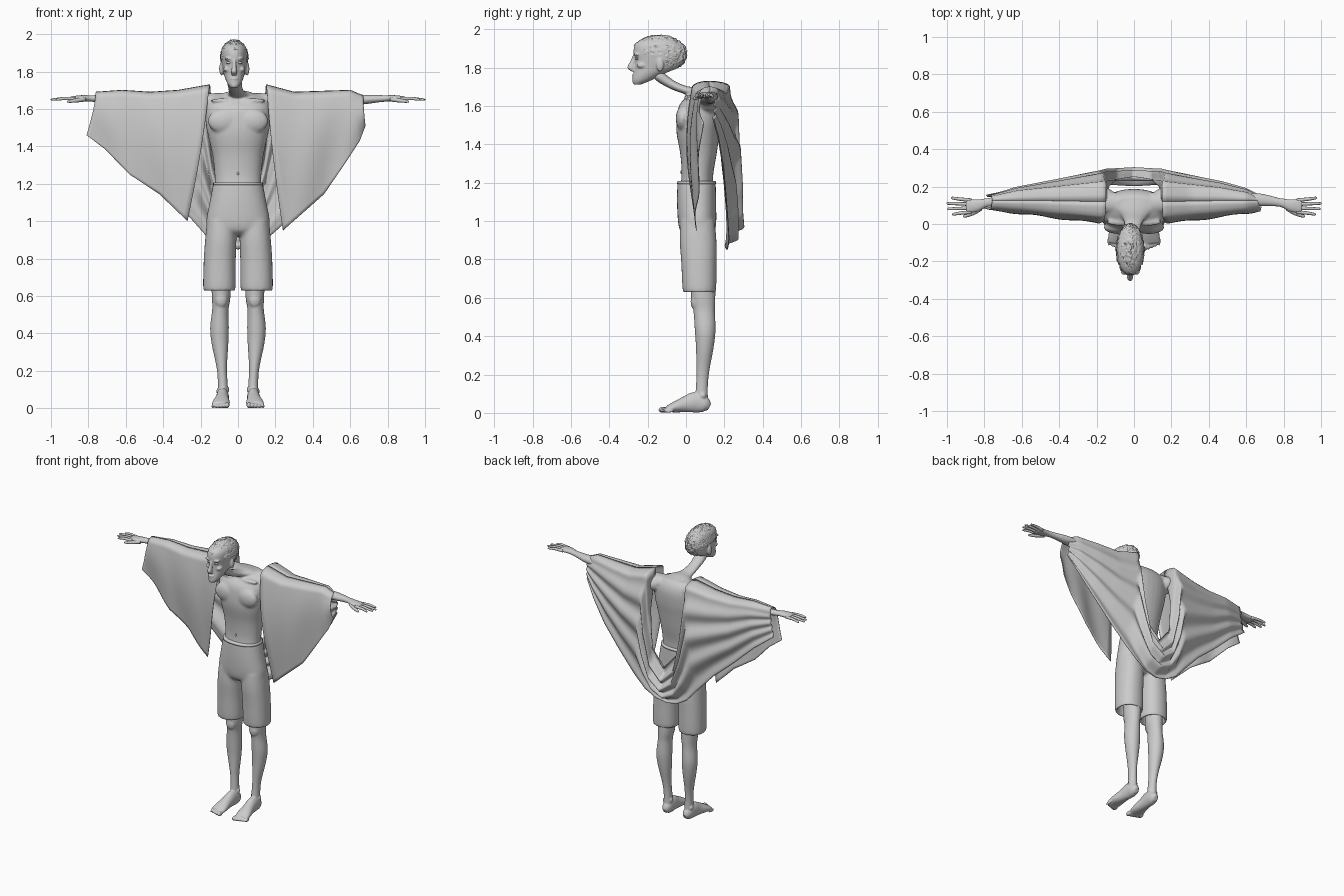
import bpy, bmesh, math
from mathutils import Vector, noise

if "Cube" in bpy.data.objects:
    bpy.data.objects.remove(bpy.data.objects["Cube"])

grey = bpy.data.materials.new("plain grey")
grey.use_nodes = True
grey.diffuse_color = (0.6, 0.6, 0.6, 1)
grey.node_tree.nodes["Principled BSDF"].inputs["Base Color"].default_value = (0.6, 0.6, 0.6, 1)
UP = Vector((0, 0, 1))


def finish(name, bm):
    bmesh.ops.recalc_face_normals(bm, faces=bm.faces)
    mesh = bpy.data.meshes.new(name)
    bm.to_mesh(mesh)
    bm.free()
    mesh.materials.append(grey)
    mesh.shade_smooth()
    obj = bpy.data.objects.new(name, mesh)
    bpy.context.collection.objects.link(obj)
    return obj


def fuse(name, parts, voxel, rounds):
    """Melt overlapping parts into one smooth skin."""
    bm = bmesh.new()
    for part in parts:
        bm.from_mesh(part.data)
        bpy.data.objects.remove(part)
    obj = finish(name, bm)
    skin = obj.modifiers.new("skin", "REMESH")
    skin.mode = "VOXEL"
    skin.voxel_size = voxel
    skin.use_smooth_shade = True
    soft = obj.modifiers.new("soften", "SMOOTH")
    soft.iterations = rounds


def spline(points, steps):
    """Smooth interpolation through tuples of any length."""
    pts = [Vector(p) for p in points]
    ends = [pts[0] * 2 - pts[1]] + pts + [pts[-1] * 2 - pts[-2]]
    out = []
    for a, b, c, d in zip(ends, ends[1:], ends[2:], ends[3:]):
        for k in range(steps):
            t = k / steps
            out.append(b + (c - a) * (t / 2) + (a * 2 - b * 5 + c * 4 - d) * (t * t / 2)
                       + (b * 3 - a - c * 3 + d) * (t ** 3 / 2))
    return out + [pts[-1]]


def polyline(points, steps):
    pts = [Vector(p) for p in points]
    return [a.lerp(b, k / steps) for a, b in zip(pts, pts[1:]) for k in range(steps)] + [pts[-1]]


def bridge_rows(bm, rows, closed):
    for r, q in zip(rows, rows[1:]):
        n = len(r)
        for i in range(n if closed else n - 1):
            j = (i + 1) % n
            bm.faces.new((r[i], r[j], q[j], q[i]))


def loft(name, stations, axis=None, sides=24, steps=4, power=1.0):
    """Elliptical skin through stations of (x, y, z, half width, half depth)."""
    pts = spline(stations, steps)
    bm = bmesh.new()
    rows = []
    for i, p in enumerate(pts):
        before, after = pts[max(i - 1, 0)], pts[min(i + 1, len(pts) - 1)]
        t = axis or (Vector(after[:3]) - Vector(before[:3])).normalized()
        side = Vector((1, 0, 0)) if abs(t.x) < 0.7 else Vector((0, 1, 0))
        u = (side - t * side.dot(t)).normalized()
        v = t.cross(u)
        ring = []
        for k in range(sides):
            ang = math.tau * k / sides
            c, s = (math.copysign(abs(w) ** power, w) for w in (math.cos(ang), math.sin(ang)))
            ring.append(bm.verts.new(Vector(p[:3]) + u * p[3] * c + v * p[4] * s))
        rows.append(ring)
    bridge_rows(bm, rows, True)
    bm.faces.new(rows[0])
    bm.faces.new(rows[-1])
    return finish(name, bm)


def ball(name, loc, size):
    bm = bmesh.new()
    bmesh.ops.create_uvsphere(bm, u_segments=16, v_segments=10, radius=1)
    for v in bm.verts:
        v.co = Vector(loc) + v.co * Vector((1, 1, 1)).length_squared / 3 if size is None else \
            Vector([p + c * s for p, c, s in zip(loc, v.co, size)])
    return finish(name, bm)


def drape(name, top, hem, fold):
    """Cloth that rolls off a top line and hangs down to a hem line."""
    bm = bmesh.new()
    rows = []
    count = 36
    columns = list(zip(polyline(top, 6), polyline(hem, 6)))
    for r in range(count + 1):
        t = r / count
        roll = min(1, t / 0.12) * math.pi / 2
        hang = max(0, (t - 0.12) / 0.88)
        row = []
        for a, b in columns:
            x = a.x + (b.x - a.x) * t ** 1.4
            y = a.y + (b.y - a.y) * math.sin(roll) + fold(x, t)
            z = a.z - 0.03 * (1 - math.cos(roll)) - (a.z - 0.03 - b.z) * hang
            row.append(bm.verts.new((x, y, z)))
        rows.append(row)
    bridge_rows(bm, rows, False)
    obj = finish(name, bm)
    thick = obj.modifiers.new("thickness", "SOLIDIFY")
    thick.thickness = 0.004
    thick.offset = 0


# Torso and neck
body = [loft("torso", [(0, .055, 1.17, .125, .085), (0, .06, 1.25, .125, .083), (0, .065, 1.35, .136, .095),
                       (0, .063, 1.45, .158, .111), (0, .067, 1.52, .172, .117), (0, .075, 1.6, .175, .112),
                       (0, .09, 1.65, .16, .085), (0, .105, 1.685, .1, .045)], UP, 32, power=.9),
        loft("neck", [(-.02, -.15, 1.765, .042, .03), (-.018, -.11, 1.735, .04, .027),
                      (-.013, -.06, 1.705, .039, .023), (-.005, .01, 1.68, .05, .022),
                      (0, .07, 1.67, .09, .03), (0, .14, 1.65, .13, .035)])]
shorts = [loft("hips", [(0, .055, 1.205, .132, .1), (0, .055, 1.1, .152, .102), (0, .058, 1.0, .17, .1),
                        (0, .06, .95, .155, .09), (0, .06, .925, .09, .06)], UP, 32, power=.88)]
loft("waistband", [(0, .055, 1.194, .1335, .1015), (0, .055, 1.208, .132, .1)], UP, 32, 1, .88)
ball("navel", (0, -.025, 1.255), (.006, .005, .009))

# Head: slices from chin to crown given by height, front, back and half width
slices = [(1.712, -.272, -.235, .018), (1.735, -.279, -.18, .036), (1.77, -.272, -.11, .051),
          (1.8, -.268, -.045, .059), (1.84, -.268, -.012, .067), (1.88, -.274, -.005, .071),
          (1.92, -.266, -.02, .067), (1.945, -.235, -.05, .05), (1.958, -.19, -.09, .025)]
face = [loft("skull", [(-.02, (f + b) / 2, z, w, (b - f) / 2) for z, f, b, w in slices], UP, 32, power=.92),
        loft("nose", [(-.02, -.262, 1.872, .009, .012), (-.02, -.275, 1.835, .01, .016),
                      (-.021, -.285, 1.8, .016, .021), (-.021, -.272, 1.78, .013, .012)], UP, 16),
        ball("upper_lip", (-.02, -.27, 1.762), (.021, .012, .006)),
        ball("lower_lip", (-.02, -.268, 1.75), (.018, .012, .006)),
        ball("chin", (-.02, -.264, 1.726), (.019, .016, .013))]

for s, tag in ((1, "left"), (-1, "right")):
    # Chest, shoulder and arm
    body += [ball("chest", (s * .078, -.018, 1.535), (.085, .036, .065)),
             ball("collar_bone", (s * .075, .01, 1.645), (.075, .02, .012)),
             ball("shoulder", (s * .155, .125, 1.625), (.06, .07, .055)),
             loft("arm", [(s * .1, .11, 1.64, .06, .045), (s * .3, .12, 1.645, .045, .038),
                          (s * .5, .128, 1.645, .038, .033), (s * .66, .13, 1.65, .036, .027),
                          (s * .78, .115, 1.656, .024, .018), (s * .84, .1, 1.657, .036, .017),
                          (s * .9, .096, 1.654, .041, .012)])]
    # Fingers and thumb
    for i in range(4):
        reach = (.972, .995, 1.0, .978)[i]
        y = .064 + .021 * i
        tip = y + (i - 1.5) * .008
        loft(f"{tag}_finger_{i + 1}", [(s * .87, y, 1.654, .01, .01), (s * .93, (y + tip) / 2, 1.656, .009, .009),
                                       (s * (reach - .006), tip, 1.65, .007, .006),
                                       (s * reach, tip, 1.649, .002, .002)], sides=10)
    loft(tag + "_thumb", [(s * .82, .085, 1.652, .015, .013), (s * .865, .057, 1.645, .012, .011),
                          (s * .905, .042, 1.64, .008, .007), (s * .915, .039, 1.639, .002, .002)], sides=10)

    # Shorts leg with an open hem
    shorts.append(loft("shorts_leg", [(s * .086, .06, 1.0, .08, .09), (s * .092, .063, .9, .084, .096),
                                      (s * .098, .067, .78, .086, .092), (s * .1, .07, .635, .086, .087),
                                      (s * .1, .07, .64, .07, .072), (s * .1, .07, .7, .064, .066)],
                       UP, power=.9))

    # Bare leg, foot and toes
    limb = [loft("leg", [(s * .093, .088, .74, .052, .066), (s * .09, .09, .6, .05, .063),
                         (s * .094, .095, .53, .044, .056), (s * .099, .1, .43, .05, .054),
                         (s * .096, .098, .34, .044, .046), (s * .087, .088, .22, .028, .034),
                         (s * .082, .083, .14, .026, .031), (s * .08, .08, .05, .029, .035)], UP),
            ball("knee_cap", (s * .09, .05, .58), (.034, .026, .045)),
            ball("inner_ankle", (s * .058, .083, .1), (.012, .016, .016)),
            ball("outer_ankle", (s * .104, .088, .09), (.012, .016, .016)),
            loft("foot", [(s * .08, .122, .03, .016, .018), (s * .08, .098, .042, .031, .041),
                          (s * .082, .05, .055, .034, .054), (s * .085, 0, .045, .037, .043),
                          (s * .09, -.06, .03, .047, .028), (s * .093, -.1, .019, .047, .016)])]
    for i in range(5):
        size = .016 - .0015 * i
        limb.append(ball("toe", (s * (.058 + .019 * i), -.119 + .007 * i, size), (size * .8, .026, size)))
    fuse(tag + "_leg_and_foot", limb, .005, 3)

    # Brow, cheekbone, ear and eye
    face += [ball("brow", (-.02 + s * .03, -.256, 1.869), (.024, .016, .008)),
             ball("cheekbone", (-.02 + s * .042, -.23, 1.812), (.016, .028, .015)),
             ball("ear", (-.02 + s * .068, -.135, 1.815), (.013, .02, .036))]
    ball(tag + "_eye", (-.02 + s * .029, -.256, 1.848), (.014, .01, .007))

fuse("upper_body", body, .008, 5)
fuse("shorts", shorts, .01, 5)
fuse("head", face, .005, 3)

# Cropped, ruffled hair cap
bm = bmesh.new()
bmesh.ops.create_icosphere(bm, subdivisions=6, radius=1)
for v in bm.verts:
    d = v.co.copy()
    ruffle = 1 + .05 * noise.noise(d * 7) + .05 * noise.noise(d * 17)
    v.co = Vector((-.02 + d.x * .075 * ruffle, -.14 + d.y * .143 * ruffle, 1.872 + d.z * .098 * ruffle))
bare = [v for v in bm.verts if v.co.z < (1.915 if v.co.y < -.22 else 1.865 if v.co.y < -.11 else 1.79)]
bmesh.ops.delete(bm, geom=bare, context="VERTS")
finish("hair", bm)

# Cape lines, listed from the neck out to the cuff
left_top = [(.15, .12, 1.73), (.3, .122, 1.69), (.45, .125, 1.695), (.6, .125, 1.7), (.67, .125, 1.67)]
left_hem = [(.24, .05, .95), (.46, .06, 1.145), (.57, .07, 1.305), (.65, .08, 1.43), (.68, .09, 1.51)]
right_top = [(-.15, .12, 1.73), (-.32, .122, 1.7), (-.47, .125, 1.69), (-.62, .125, 1.7), (-.76, .125, 1.69)]
right_hem = [(-.27, .05, 1.0), (-.42, .06, 1.145), (-.58, .07, 1.25), (-.71, .08, 1.385), (-.81, .09, 1.46)]


def front_fold(x, t):
    inner = max(0, 1 - abs(x) / .7)
    return .008 * t * math.sin(abs(x) * 24 + t * 3) - (.015 + .04 * inner) * math.sin(math.pi * t)


drape("cape_front_left", left_top, left_hem, front_fold)
drape("cape_front_right", right_top, right_hem, front_fold)

# Cape back: one sheet from cuff to cuff, dipping to a deep cowl between the shoulders
cowl = [(-.135, .2, 1.47), (-.095, .24, 1.22), (0, .255, 1.11), (.095, .24, 1.22), (.135, .2, 1.47)]
cowl_hem = [(-.16, .21, .91), (-.08, .205, .865), (0, .2, .85), (.08, .205, .865), (.16, .21, .91)]
back_right = [(-.79, .15, 1.5), (-.66, .175, 1.4), (-.5, .185, 1.25), (-.36, .195, 1.13), (-.24, .205, 1.0)]
back_left = [(.25, .205, .99), (.38, .195, 1.13), (.5, .185, 1.27), (.6, .165, 1.41), (.67, .14, 1.52)]


def back_fold(x, t):
    centre = max(0, 1 - abs(x) / .75)
    ripple = math.sin(t * 26 + 2 * abs(x)) * min(1, t * 3)
    return (.005 + .014 * centre) * ripple + .085 * centre * math.sin(math.pi * t)


drape("cape_back", right_top[::-1] + cowl + left_top, back_right + cowl_hem + back_left, back_fold)
